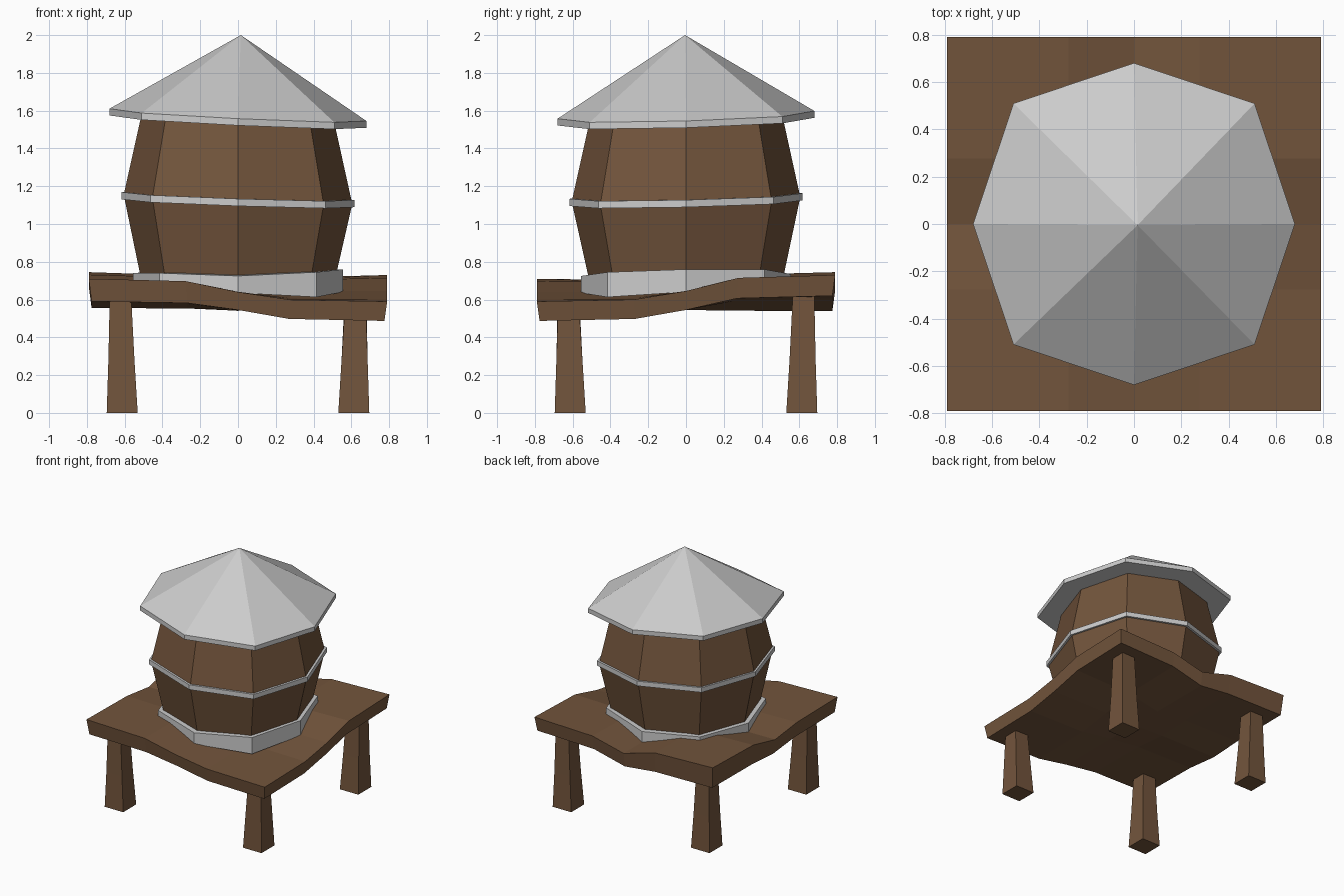
import bpy, bmesh
from math import sin, cos, pi

if "Cube" in bpy.data.objects:
    bpy.data.objects.remove(bpy.data.objects["Cube"])

wood = bpy.data.materials.new("wood")
wood.diffuse_color = (0.17, 0.09, 0.045, 1)
wood.use_nodes = True
wood.node_tree.nodes["Principled BSDF"].inputs["Base Color"].default_value = wood.diffuse_color


def finish(name, bm, mat=None):
    bmesh.ops.recalc_face_normals(bm, faces=bm.faces)
    mesh = bpy.data.meshes.new(name)
    bm.to_mesh(mesh)
    bm.free()
    if mat:
        mesh.materials.append(mat)
    obj = bpy.data.objects.new(name, mesh)
    bpy.context.collection.objects.link(obj)


def loft(name, rings, mat=None, apex=None):
    """Skin a stack of point loops, closed by caps or an apex."""
    bm = bmesh.new()
    loops = [[bm.verts.new(p) for p in ring] for ring in rings]
    n = len(loops[0])
    for a, b in zip(loops, loops[1:]):
        for i in range(n):
            j = (i + 1) % n
            bm.faces.new((a[i], a[j], b[j], b[i]))
    bm.faces.new(loops[0][::-1])
    if apex:
        tip = bm.verts.new(apex)
        for i in range(n):
            bm.faces.new((loops[-1][i], loops[-1][(i + 1) % n], tip))
    else:
        bm.faces.new(loops[-1])
    finish(name, bm, mat)


def octagon(r, z, sx=0.0, sy=0.0):
    """Slightly squarish octagon on a plane tilted by slopes sx, sy."""
    pts = []
    for k in range(8):
        rr = r * (1.06 if k % 2 else 1)
        x, y = rr * cos(k * pi / 4), rr * sin(k * pi / 4)
        pts.append((x, y, z + sx * x + sy * y))
    return pts


# Warped platform: corner, edge and centre heights (rows run front to back)
TOP = [(.71, .64, .59), (.67, .65, .645), (.745, .65, .73)]
BOTTOM = [(.59, .545, .487), (.555, .545, .545), (.575, .54, .62)]


def height(table, u, v):
    def mix(a, t):
        return a[1] + (a[2] - a[1]) * t if t > 0 else a[1] + (a[1] - a[0]) * t
    return mix([mix(row, u) for row in table], v)


bm = bmesh.new()
rims = []
for table, half in ((TOP, .79), (BOTTOM, .775)):
    verts = bmesh.ops.create_grid(bm, x_segments=4, y_segments=4, size=1)["verts"]
    for v in verts:
        # inner grid lines sit near the legs, where the slab levels out
        u, w = [c * 1.64 if abs(c) < .9 else c for c in v.co.xy]
        pos = [c * (1.4 if abs(c) < .9 else 2) / 2 * half if abs(c) > .01 else 0
               for c in v.co.xy]
        v.co = (pos[0], pos[1], height(table, u, w))
rim = [e for e in bm.edges if e.is_boundary]
bmesh.ops.bridge_loops(bm, edges=rim)
finish("platform", bm, wood)

# Tapered legs
for sx, sy, name in ((-1, -1, "front_left_leg"), (1, -1, "front_right_leg"),
                     (-1, 1, "back_left_leg"), (1, 1, "back_right_leg")):
    top = height(BOTTOM, sx * .83, sy * .83) + .03
    rings = []
    for z, h in ((0, .082), (.28, .069), (top, .057)):
        c = .613 + z * .015
        rings.append([(sx * c + a * h, sy * c + b * h, z)
                      for a, b in ((-1, -1), (1, -1), (1, 1), (-1, 1))])
    loft(name, rings, wood)

# Barrel body, bulging in the middle
loft("barrel", [octagon(.505, .67), octagon(.605, 1.13, -.04, .02),
                octagon(.51, 1.56, -.045, .03)], wood)

# Metal band round the bulge
loft("middle_band", [octagon(.618, 1.11, -.034, .024),
                     octagon(.618, 1.148, -.034, .024)])

# Uneven metal base ring that follows the platform
low = (.64, .66, .645, .64, .665, .655, .635, .613)
high = (.76, .76, .735, .75, .74, .74, .725, .745)
base = octagon(.555, 0)
loft("base_ring", [[(x, y, z) for (x, y, _), z in zip(base, hs)]
                   for hs in (low, high)])

# Tilted conical roof with a thin rim
loft("roof", [octagon(.68, 1.542, -.048, .03), octagon(.68, 1.578, -.048, .03)],
     apex=(.015, -.005, 2.0))
